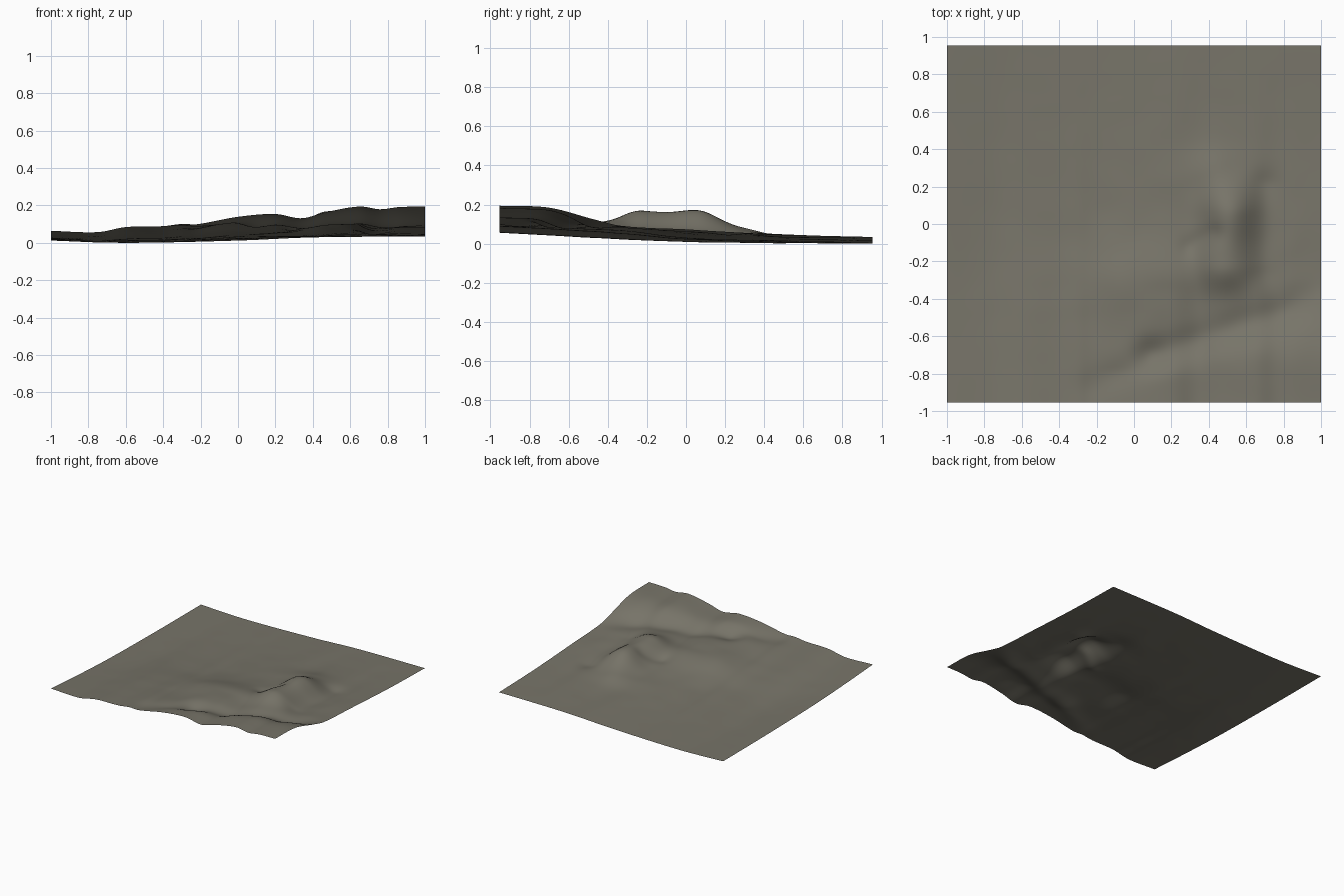
import bpy, bmesh, math
from mathutils import Vector, noise

default_cube = bpy.data.objects.get("Cube")
if default_cube:
    bpy.data.objects.remove(default_cube)

HALF_X, HALF_Y, STEPS = 1.0, 0.955, 90

# Height profiles along the four borders: (position, height)
FRONT = [(-1, .07), (-.75, .063), (-.6, .09), (-.4, .095), (-.3, .107), (-.22, .105),
         (0, .145), (.2, .16), (.34, .137), (.47, .17), (.65, .2), (.76, .185),
         (.86, .197), (1, .2)]
BACK = [(-1, .018), (-.6, .006), (0, .018), (.4, .035), (1, .04)]
LEFT = [(-.955, .07), (-.6, .048), (-.2, .03), (.4, .02), (.955, .018)]
RIGHT = [(-.955, .2), (-.7, .19), (-.47, .13), (-.33, .097), (0, .078), (.5, .052), (.955, .04)]

# Ridges (positive) and gullies (negative): start, end, width, height
FEATURES = [
    ((.5, -.22), (.5, .06), .15, .078),      # main hill
    ((.5, .06), (.42, .28), .14, .03),       # northern shoulder
    ((.35, -.25), (-.05, -.3), .18, .032),   # western shoulder
    ((-.1, -.35), (-.5, -.35), .25, .018),   # low western swell
    ((.95, -.43), (.1, -.7), .09, -.036),    # valley
    ((.1, -.7), (-.2, -.9), .09, -.02),      # valley mouth
    ((.68, -.25), (.7, .2), .08, -.022),     # eastern gully
    ((.3, -.12), (.42, -.05), .05, -.014),   # notch in the hill
]


def profile(points, t):
    """Smooth curve through the profile points."""
    def slope(i):
        a, b = points[max(i - 1, 0)], points[min(i + 1, len(points) - 1)]
        return (b[1] - a[1]) / (b[0] - a[0])
    i = 0
    while i < len(points) - 2 and t > points[i + 1][0]:
        i += 1
    (x0, h0), (x1, h1) = points[i], points[i + 1]
    d = x1 - x0
    s = (t - x0) / d
    ease = s * s * (3 - 2 * s)
    return (h0 + (h1 - h0) * ease + slope(i) * d * s * (1 - s) ** 2
            - slope(i + 1) * d * s * s * (1 - s))


def border_blend(x, y):
    """Surface stretched between the four border profiles."""
    u, v = (x / HALF_X + 1) / 2, (y / HALF_Y + 1) / 2
    across = profile(FRONT, x) * (1 - v) + profile(BACK, x) * v
    along = profile(LEFT, y) * (1 - u) + profile(RIGHT, y) * u
    front = FRONT[0][1] * (1 - u) + FRONT[-1][1] * u
    back = BACK[0][1] * (1 - u) + BACK[-1][1] * u
    return across + along - front * (1 - v) - back * v


def feature(x, y, start, end, width, height):
    p, a, b = Vector((x, y)), Vector(start), Vector(end)
    ab = b - a
    t = min(max((p - a).dot(ab) / ab.length_squared, 0), 1)
    return height * math.exp(-((p - a - ab * t).length / width) ** 2)


def height(x, y):
    fade = min(1, 6 * (HALF_X - abs(x))) * min(1, 6 * (HALF_Y - abs(y)))
    relief = sum(feature(x, y, *f) for f in FEATURES)
    # Weathered lumps, strongest on the hilly corner
    rough = .001 + .006 * math.exp(-((x - .4) ** 2 + (y + .3) ** 2) / .4)
    relief += rough * noise.noise(Vector((x * 6, y * 6, 1)))
    return max(0, border_blend(x, y) + fade * relief)


# Ground sheet
bm = bmesh.new()
bmesh.ops.create_grid(bm, x_segments=STEPS, y_segments=STEPS, size=1)
for vert in bm.verts:
    vert.co.x *= HALF_X
    vert.co.y *= HALF_Y
    vert.co.z = height(vert.co.x, vert.co.y)
lowest = min(vert.co.z for vert in bm.verts)
for vert in bm.verts:
    vert.co.z -= lowest
for face in bm.faces:
    face.smooth = True
mesh = bpy.data.meshes.new("terrain")
bm.to_mesh(mesh)
bm.free()
terrain = bpy.data.objects.new("terrain", mesh)
bpy.context.collection.objects.link(terrain)

# Stone colour
stone = bpy.data.materials.new("grey_brown_stone")
stone.use_nodes = True
colour = (.185, .175, .14, 1)
stone.diffuse_color = colour
stone.node_tree.nodes["Principled BSDF"].inputs["Base Color"].default_value = colour
mesh.materials.append(stone)
